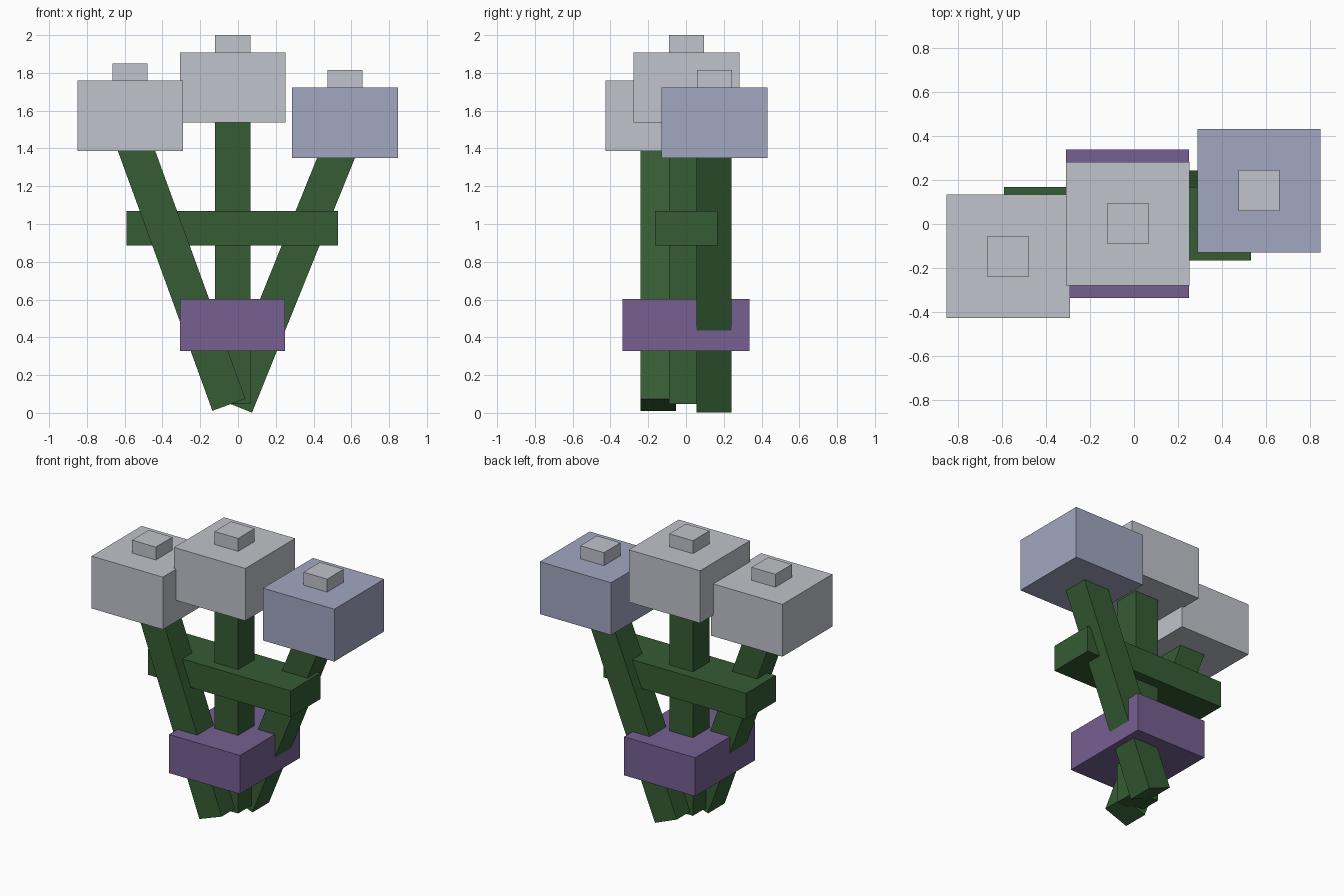
import bpy, math
from mathutils import Vector, Matrix

if "Cube" in bpy.data.objects:
    bpy.data.objects.remove(bpy.data.objects["Cube"])


def material(name, rgb):
    # 8-bit sRGB to linear
    m = bpy.data.materials.new(name)
    lin = [((c / 255 + 0.055) / 1.055) ** 2.4 for c in rgb]
    m.diffuse_color = (*lin, 1)
    m.use_nodes = True
    m.node_tree.nodes["Principled BSDF"].inputs["Base Color"].default_value = m.diffuse_color
    return m


GREEN = material("stem green", (53, 92, 52))
PURPLE = material("wrap purple", (118, 96, 146))
GREY = material("petal grey", (192, 195, 203))
BLUE = material("petal blue", (161, 167, 193))


def box(name, lo, hi, mat):
    lo, hi = Vector(lo), Vector(hi)
    bpy.ops.mesh.primitive_cube_add(size=1)
    o = bpy.context.object
    o.name = name
    size = hi - lo
    o.data.transform(Matrix.Translation((lo + hi) / 2) @ Matrix.Diagonal((*size, 1)))
    o.data.materials.append(mat)
    return o


W = 0.093      # half width of stems and flower centres
LENGTH = 1.5   # stem length


def flower(side, base, tilt, head, head_z, mat):
    # Stem leaning about the y axis from its base
    stem = box(side + "_stem", (-W, -W, 0), (W, W, LENGTH), GREEN)
    stem.location = base
    stem.rotation_euler.y = math.radians(tilt)
    # Square bloom with a small raised centre
    x, y = head
    top = head_z + 0.372
    box(side + "_bloom", (x - 0.28, y - 0.28, head_z), (x + 0.28, y + 0.28, top), mat)
    box(side + "_bloom_centre", (x - W, y - W, top), (x + W, y + W, top + 0.092), GREY)


flower("left", (-0.048, -0.147, 0.043), -20, (-0.571, -0.147), 1.387, GREY)
flower("middle", (-0.028, 0.002, 0.047), 0, (-0.028, 0.002), 1.537, GREY)
flower("right", (-0.012, 0.149, 0.036), 22, (0.567, 0.151), 1.350, BLUE)

# Leaf bar crossing the stems, and the wrap holding them together
box("leaf_bar", (-0.59, -0.165, 0.885), (0.53, 0.168, 1.07), GREEN)
box("wrap", (-0.308, -0.335, 0.328), (0.25, 0.337, 0.602), PURPLE)
